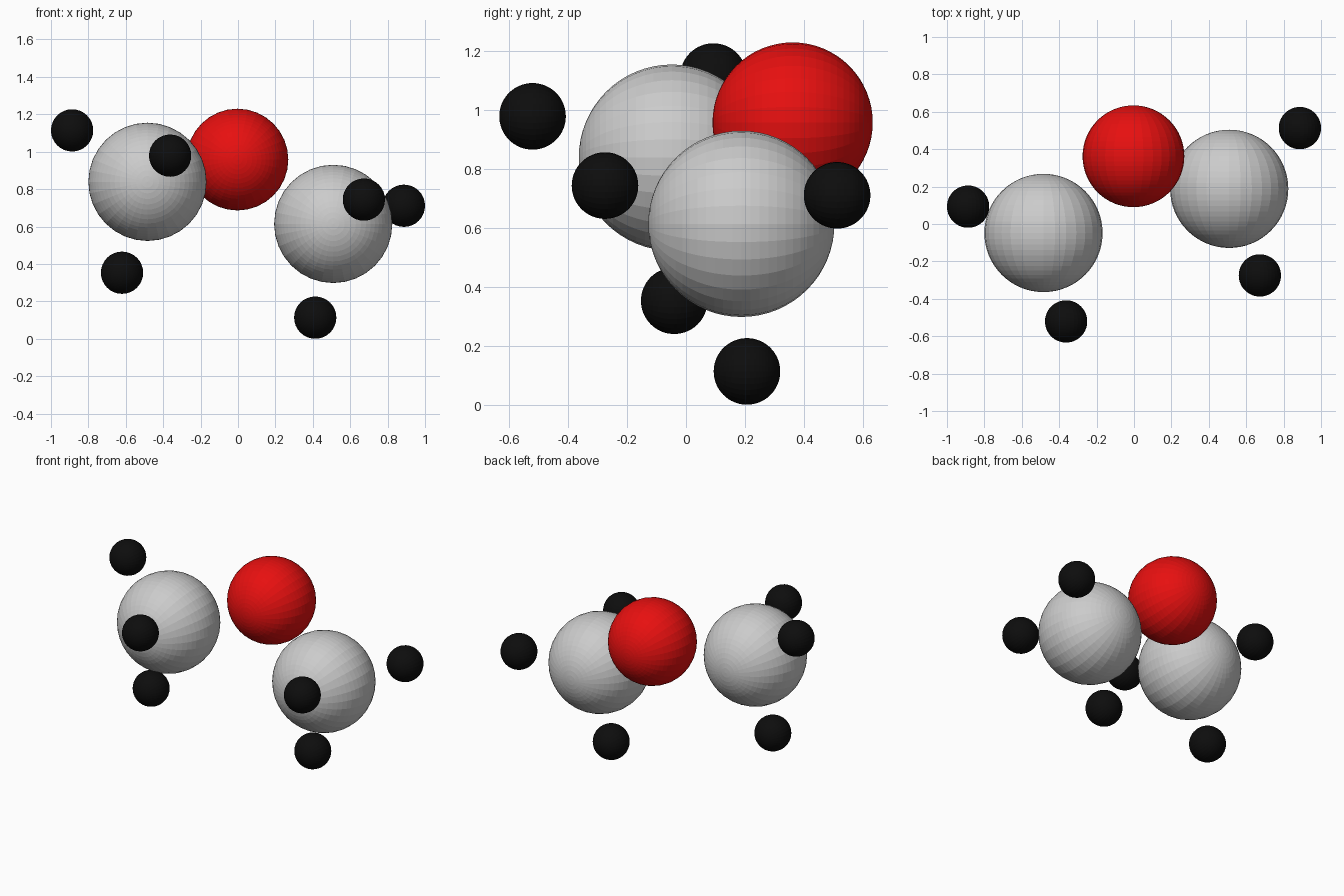
import bpy
from math import radians

if "Cube" in bpy.data.objects:
    bpy.data.objects.remove(bpy.data.objects["Cube"])


def material(name, rgb):
    m = bpy.data.materials.new(name)
    m.diffuse_color = (*rgb, 1)
    m.use_nodes = True
    m.node_tree.nodes["Principled BSDF"].inputs["Base Color"].default_value = m.diffuse_color
    return m


RED = material("red", (0.8, 0.005, 0.005))
BLACK = material("black", (0.004, 0.004, 0.004))


def atom(name, centre, radius, mat=None):
    """Flat-shaded ball with its poles along y."""
    bpy.ops.mesh.primitive_uv_sphere_add(
        segments=32, ring_count=32, radius=radius,
        location=centre, rotation=(radians(90), 0, 0))
    ob = bpy.context.object
    ob.name = name
    if mat:
        ob.data.materials.append(mat)


# Central oxygen ball
atom("oxygen", (-0.003, 0.362, 0.958), 0.272, RED)

# Two large carbon balls
atom("carbon_left", (-0.484, -0.048, 0.839), 0.316)
atom("carbon_right", (0.509, 0.188, 0.614), 0.316)

# Three small hydrogen balls around each carbon
hydrogens = {
    "hydrogen_left_outer": (-0.887, 0.093, 1.114),
    "hydrogen_left_front": (-0.363, -0.521, 0.979),
    "hydrogen_left_lower": (-0.62, -0.04, 0.353),
    "hydrogen_right_front": (0.673, -0.275, 0.744),
    "hydrogen_right_outer": (0.887, 0.513, 0.711),
    "hydrogen_right_lower": (0.413, 0.207, 0.113),
}
for name, centre in hydrogens.items():
    atom(name, centre, 0.113, BLACK)
